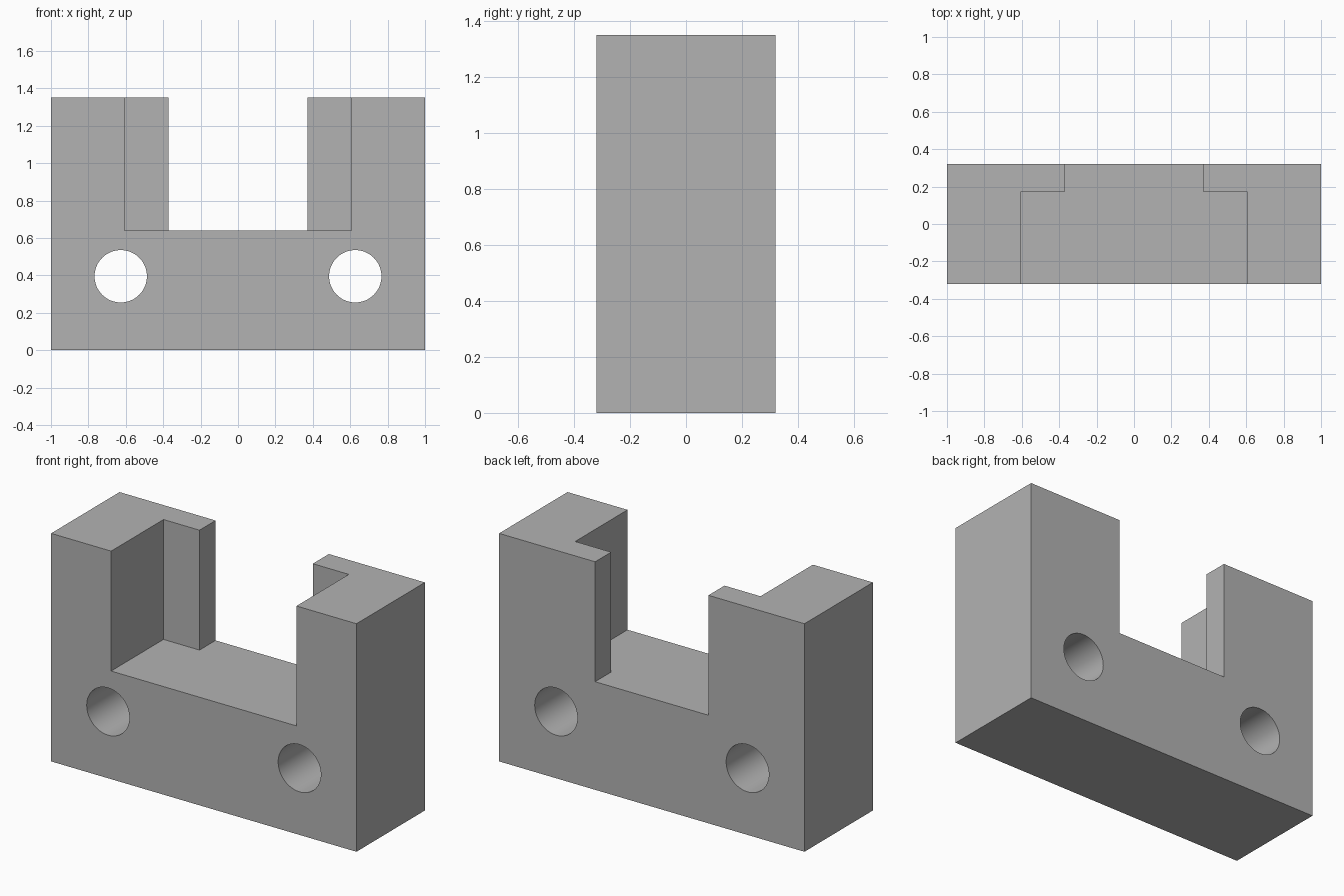
import bpy
import math

if "Cube" in bpy.data.objects:
    bpy.data.objects.remove(bpy.data.objects["Cube"], do_unlink=True)

WIDTH, DEPTH, HEIGHT = 2.0, 0.64, 1.35
FLOOR = 0.64            # height of the slot floor
LIP_Y = 0.17            # front face of the rear lips
POCKET, GAP = 0.607, 0.371   # half widths of the wide pocket and rear gap
HOLE_X, HOLE_Z, HOLE_R = 0.627, 0.395, 0.14

grey = bpy.data.materials.new("plain_grey")
grey.use_nodes = True
grey.diffuse_color = (0.45, 0.45, 0.45, 1)
grey.node_tree.nodes["Principled BSDF"].inputs["Base Color"].default_value = (0.45, 0.45, 0.45, 1)


def box(name, lo, hi):
    """Axis-aligned box between two corners."""
    bpy.ops.mesh.primitive_cube_add(size=1, location=[(a + b) / 2 for a, b in zip(lo, hi)])
    ob = bpy.context.object
    ob.name = name
    ob.scale = [b - a for a, b in zip(lo, hi)]
    bpy.ops.object.transform_apply(location=True, rotation=True, scale=True)
    ob.data.materials.append(grey)
    return ob


def cut(target, cutter):
    """Subtract the cutter from the target, then discard it."""
    cutter.hide_render = True
    mod = target.modifiers.new("cut", 'BOOLEAN')
    mod.operation, mod.solver, mod.object = 'DIFFERENCE', 'EXACT', cutter
    bpy.ops.object.select_all(action='DESELECT')
    target.select_set(True)
    bpy.context.view_layer.objects.active = target
    bpy.ops.object.modifier_apply(modifier=mod.name)
    bpy.data.objects.remove(cutter, do_unlink=True)


# Solid block
block = box("slotted_block", (-WIDTH / 2, -DEPTH / 2, 0), (WIDTH / 2, DEPTH / 2, HEIGHT))

# Rear gap through the full depth, then the wider pocket in front of the lips
cut(block, box("gap_cutter", (-GAP, -1, FLOOR), (GAP, 1, 2)))
cut(block, box("pocket_cutter", (-POCKET, -1, FLOOR), (POCKET, LIP_Y, 2)))

# Pair of bolt holes running front to back
for side in (-1, 1):
    bpy.ops.mesh.primitive_cylinder_add(vertices=64, radius=HOLE_R, depth=2,
                                        location=(side * HOLE_X, 0, HOLE_Z),
                                        rotation=(math.pi / 2, 0, 0))
    drill = bpy.context.object
    drill.name = "hole_cutter"
    drill.data.materials.append(grey)
    cut(block, drill)

# Smooth hole walls, crisp edges elsewhere
bpy.ops.object.shade_smooth_by_angle(angle=math.radians(30))
